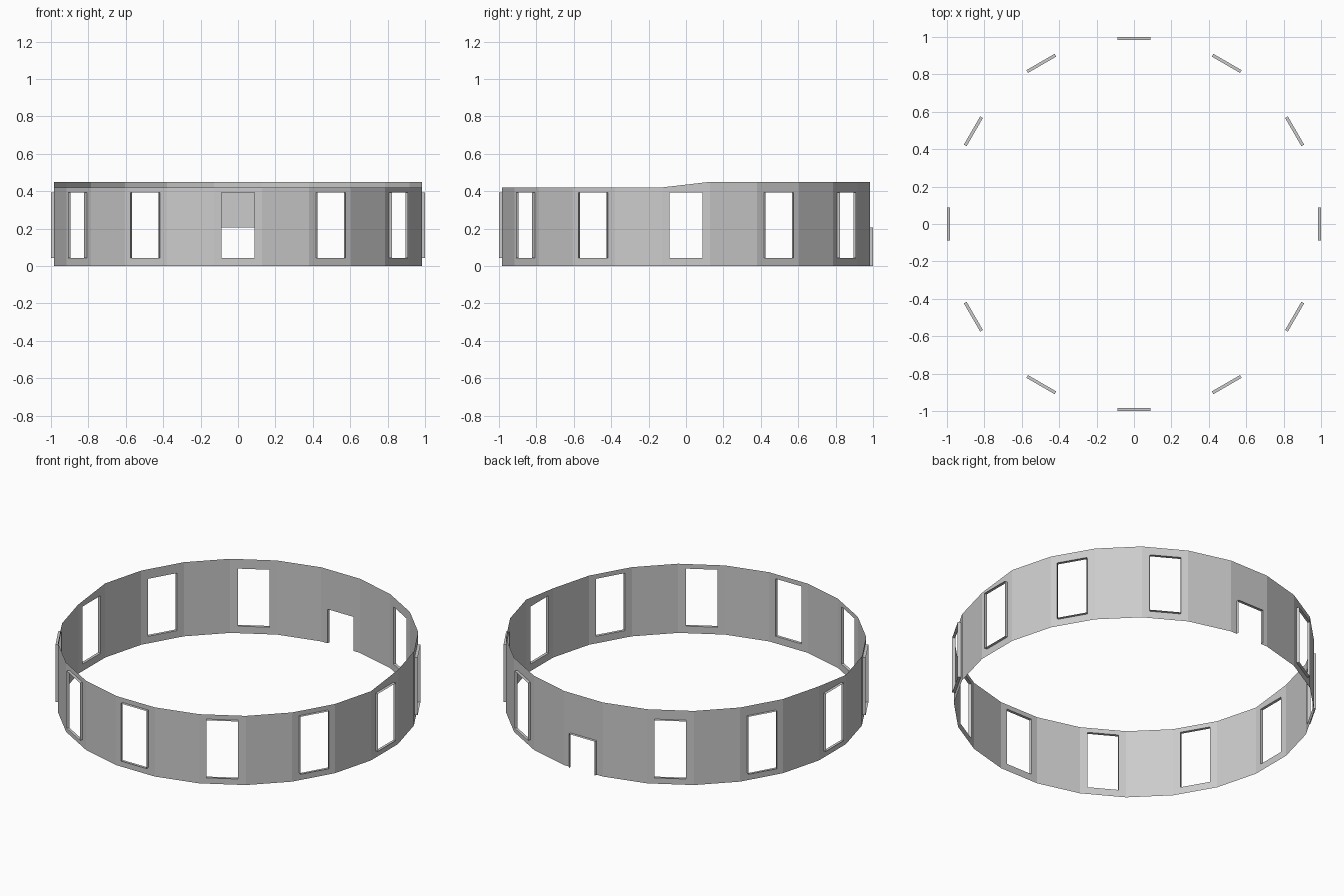
import bpy, bmesh
from math import pi, tan, cos, sin

if "Cube" in bpy.data.objects:
    bpy.data.objects.remove(bpy.data.objects["Cube"])

SIDES = 24
R_WALL, R_OUT = 0.983, 1.0            # wall plane and outer edge of the reveals
HALF = R_WALL * tan(pi / SIDES)       # half width of one wall facet
W = 0.087                             # half width of an opening
LOW, HIGH = 0.42, 0.45                # wall height at front and back
WIN = (0.043, 0.392)
DOOR = (0.0, 0.207)


def point(angle, r, t, z):
    """Radius r out along angle, t sideways, z up."""
    return (r * cos(angle) - t * sin(angle), r * sin(angle) + t * cos(angle), z)


def make_object(name, quads):
    bm = bmesh.new()
    for q in quads:
        bm.faces.new([bm.verts.new(p) for p in q])
    bmesh.ops.remove_doubles(bm, verts=bm.verts, dist=1e-5)
    mesh = bpy.data.meshes.new(name)
    bm.to_mesh(mesh)
    bm.free()
    obj = bpy.data.objects.new(name, mesh)
    bpy.context.collection.objects.link(obj)
    return obj


wall = []
for i in range(SIDES):
    a = i * 2 * pi / SIDES

    # top edge steps up from the front half to the back half
    def corner_top(t):
        return HIGH if point(a, R_WALL, t, 0)[1] > 0 else LOW

    h0, h1 = corner_top(-HALF), corner_top(HALF)

    def top(t):
        return h0 + (h1 - h0) * (t + HALF) / (2 * HALF)

    def panel(t0, t1, b, c0, c1):
        wall.append([point(a, R_WALL, t, z)
                     for t, z in ((t0, b), (t1, b), (t1, c1), (t0, c0))])

    if i % 2:                          # plain facet
        panel(-HALF, HALF, 0, h0, h1)
        continue

    # facet with an opening
    is_door = i == SIDES // 4
    z0, z1 = DOOR if is_door else WIN
    panel(-HALF, -W, 0, h0, top(-W))
    panel(W, HALF, 0, top(W), h1)
    panel(-W, W, z1, top(-W), top(W))
    if not is_door:
        panel(-W, W, 0, z0, z0)

    # reveal projecting outward around the opening
    loop = [(-W, z0), (-W, z1), (W, z1), (W, z0)]
    pairs = list(zip(loop, loop[1:] + loop[:1]))
    if is_door:
        pairs.pop()
    make_object("door_frame" if is_door else "window_frame",
                [[point(a, R_WALL, *p), point(a, R_WALL, *q),
                  point(a, R_OUT, *q), point(a, R_OUT, *p)] for p, q in pairs])

make_object("ring_wall", wall)
